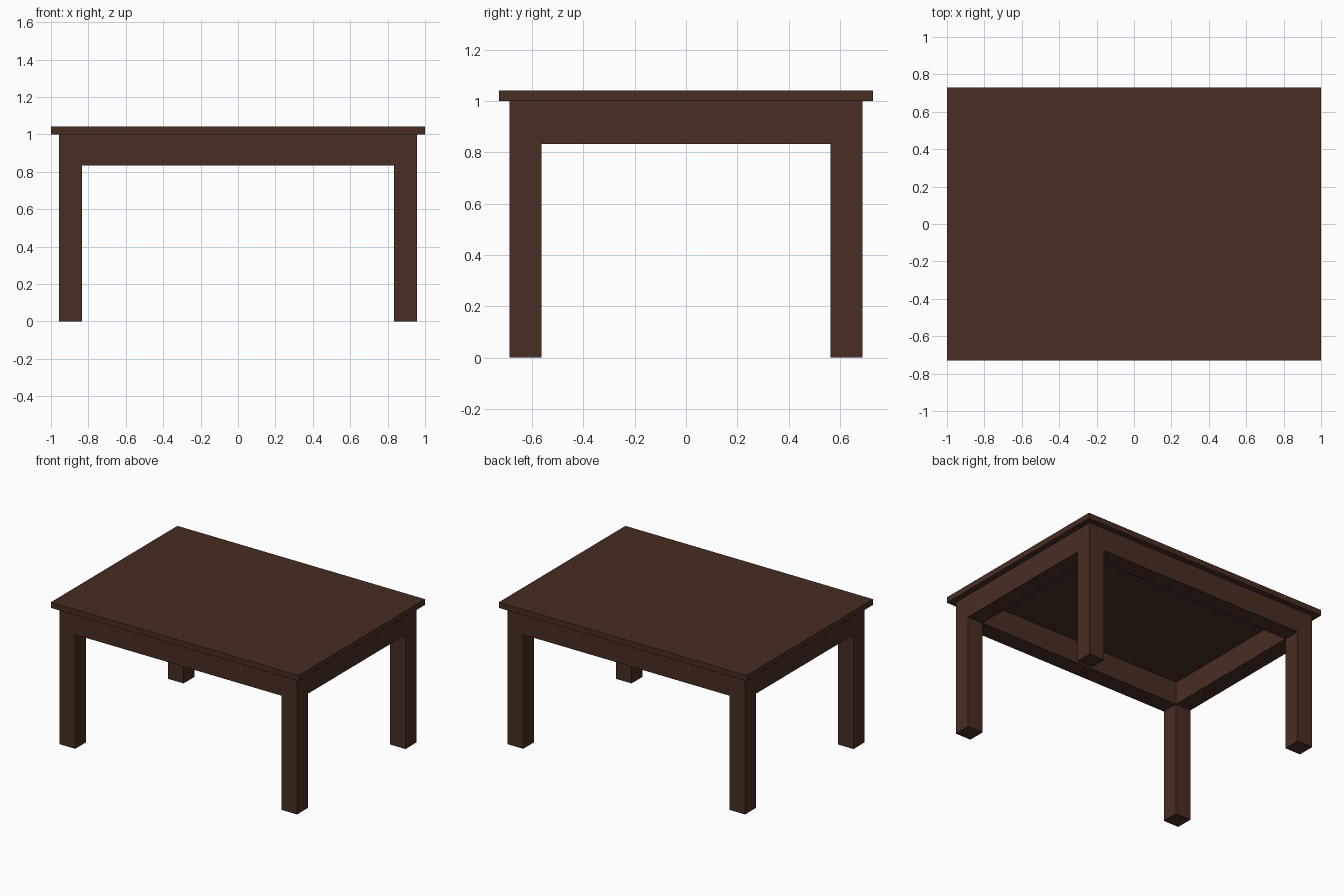
import bpy

if "Cube" in bpy.data.objects:
    bpy.data.objects.remove(bpy.data.objects["Cube"])

U = 1 / 24                      # overhang and top thickness
TOP_X, TOP_Y = 1.0, 17.5 * U    # half sizes of the table top
OUT_X, OUT_Y = TOP_X - U, TOP_Y - U
LEG = 3 * U                     # leg width, also rail thickness
RAIL_Z = 20 * U                 # underside of the rails

wood = bpy.data.materials.new("dark_brown_wood")
wood.diffuse_color = (0.065, 0.026, 0.016, 1)
wood.use_nodes = True
wood.node_tree.nodes["Principled BSDF"].inputs["Base Color"].default_value = wood.diffuse_color


def box(name, lo, hi):
    """Box between two opposite corners."""
    bpy.ops.mesh.primitive_cube_add(size=1, location=[(a + b) / 2 for a, b in zip(lo, hi)])
    ob = bpy.context.object
    ob.name = name
    ob.scale = [b - a for a, b in zip(lo, hi)]
    bpy.ops.object.transform_apply(location=False, rotation=False, scale=True)
    ob.data.materials.append(wood)
    return ob


# Table top
box("table_top", (-TOP_X, -TOP_Y, 1), (TOP_X, TOP_Y, 1 + U))

# Legs
cx, cy, h = OUT_X - LEG / 2, OUT_Y - LEG / 2, LEG / 2
for sx, side in ((-1, "left"), (1, "right")):
    for sy, end in ((-1, "front"), (1, "back")):
        box(f"{end}_{side}_leg", (sx * cx - h, sy * cy - h, 0), (sx * cx + h, sy * cy + h, 1))

# Rails between the legs, flush with them inside and out
ix, iy = OUT_X - LEG, OUT_Y - LEG
for s, end, side in ((-1, "front", "left"), (1, "back", "right")):
    box(f"{end}_rail", (-ix, s * cy - h, RAIL_Z), (ix, s * cy + h, 1))
    box(f"{side}_rail", (s * cx - h, -iy, RAIL_Z), (s * cx + h, iy, 1))
